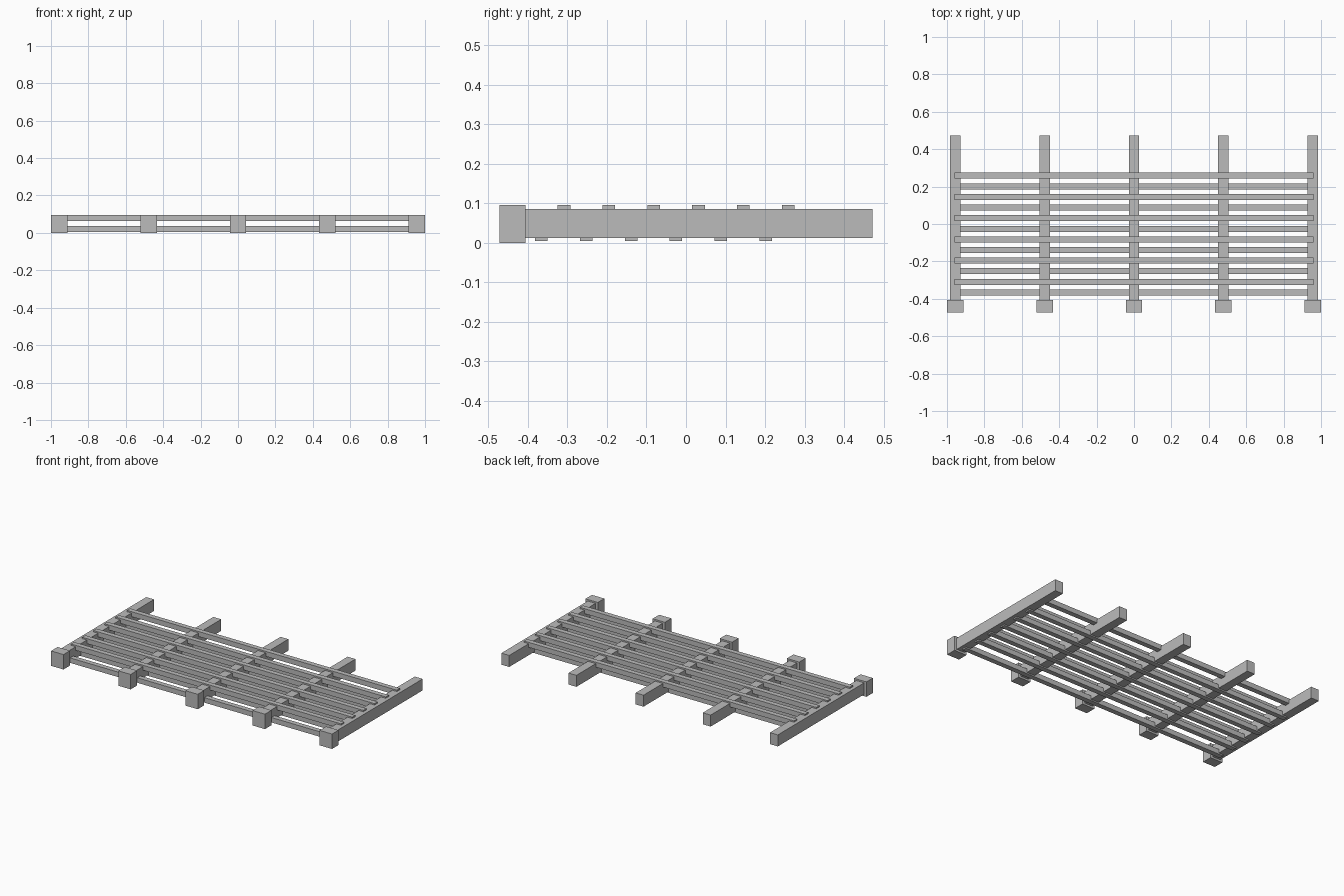
import bpy
import bmesh

cube = bpy.data.objects.get("Cube")
if cube:
    bpy.data.objects.remove(cube, do_unlink=True)

grey = bpy.data.materials.new("plain grey")
grey.use_nodes = True
colour = (0.5, 0.5, 0.5, 1)
grey.diffuse_color = colour
grey.node_tree.nodes["Principled BSDF"].inputs["Base Color"].default_value = colour


def box(name, x, y, z):
    """Box spanning the (low, high) ranges x, y and z."""
    bm = bmesh.new()
    bmesh.ops.create_cube(bm, size=1)
    for v in bm.verts:
        for i, (low, high) in enumerate((x, y, z)):
            v.co[i] = high if v.co[i] > 0 else low
    mesh = bpy.data.meshes.new(name)
    bm.to_mesh(mesh)
    bm.free()
    mesh.materials.append(grey)
    obj = bpy.data.objects.new(name, mesh)
    bpy.context.collection.objects.link(obj)


SPACING = 0.478    # between beams
BEAM = 0.028       # half width of a beam
CAP = 0.044        # half width of a cap
SLAT = 0.032       # side of a square slat
STEP = 0.1135      # between slats of one layer
REACH = 0.961      # half length of a slat

# Beams running front to back, each with a square cap at the front
for i in range(-2, 3):
    x = i * SPACING
    box("beam", (x - BEAM, x + BEAM), (-0.407, 0.472), (0.012, 0.086))
    box("front_cap", (x - CAP, x + CAP), (-0.472, -0.406), (0, 0.096))

# Two staggered layers of slats let into the beams
for name, start, z in (("upper_slat", -0.325, 0.063), ("lower_slat", -0.382, 0.004)):
    for i in range(6):
        y = start + i * STEP
        box(name, (-REACH, REACH), (y, y + SLAT), (z, z + SLAT))
